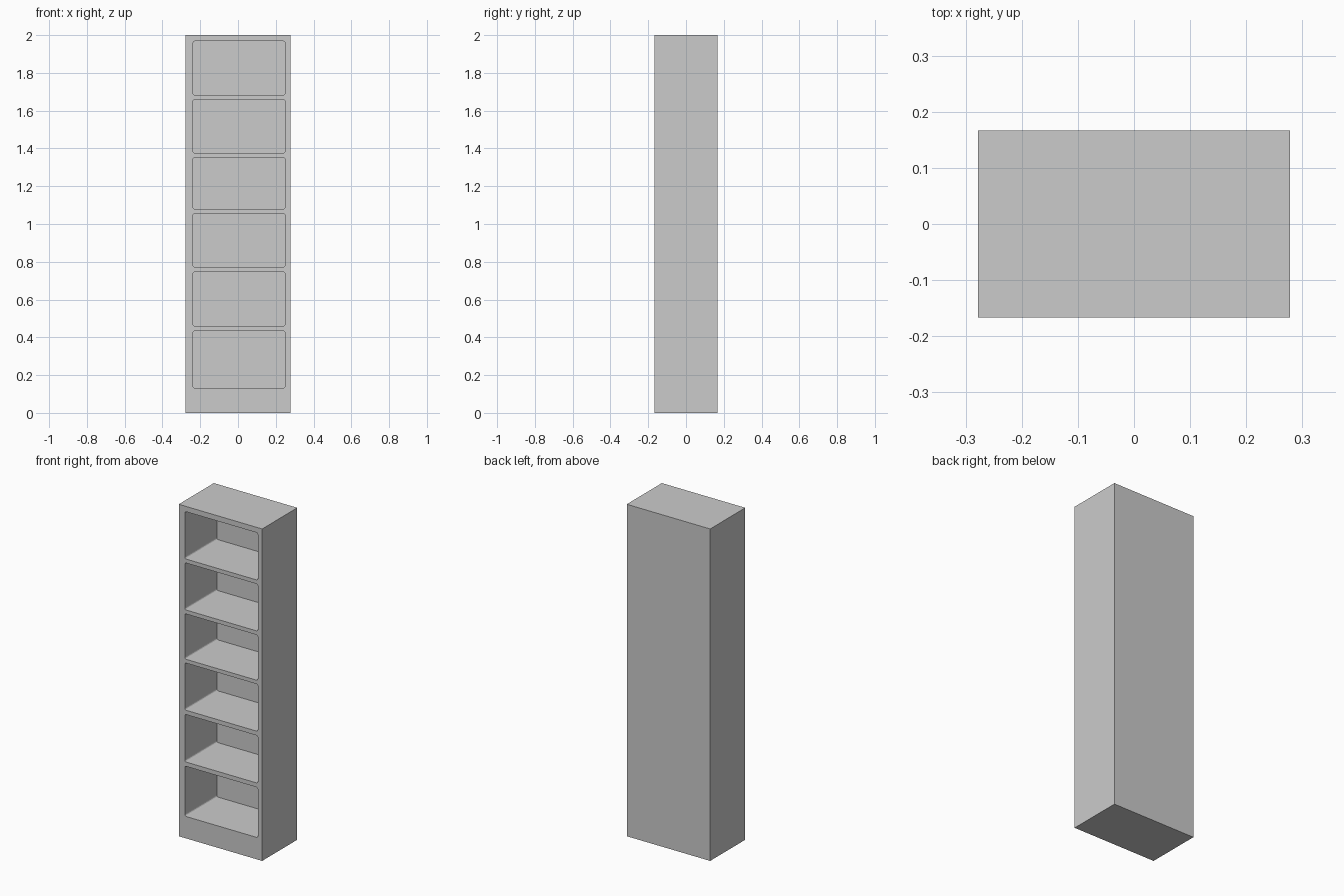
import bpy, bmesh, math

if "Cube" in bpy.data.objects:
    bpy.data.objects.remove(bpy.data.objects["Cube"])

W, D, H = 0.556, 0.334, 2.0            # outer size
X0, X1 = -0.238, 0.249                 # opening sides
BACK_Y = 0.138                         # inner face of the back panel
R = 0.01                               # opening corner radius
BAYS = [(0.132, 0.434), (0.460, 0.746), (0.772, 1.056),
        (1.079, 1.352), (1.376, 1.659), (1.683, 1.968)]


def rounded_rect(x0, x1, z0, z1, r, seg=3):
    centres = [(x1 - r, z1 - r), (x0 + r, z1 - r), (x0 + r, z0 + r), (x1 - r, z0 + r)]
    pts = []
    for q, (cx, cz) in enumerate(centres):
        for i in range(seg + 1):
            a = math.pi / 2 * (q + i / seg)
            pts.append((cx + r * math.cos(a), cz + r * math.sin(a)))
    return pts


def make_object(name, bm):
    bmesh.ops.recalc_face_normals(bm, faces=bm.faces)
    mesh = bpy.data.meshes.new(name)
    bm.to_mesh(mesh)
    bm.free()
    obj = bpy.data.objects.new(name, mesh)
    bpy.context.collection.objects.link(obj)
    return obj


# Solid cabinet block
bm = bmesh.new()
bmesh.ops.create_cube(bm, size=1)
for v in bm.verts:
    v.co = (v.co.x * W, v.co.y * D, (v.co.z + 0.5) * H)
bookcase = make_object("bookcase", bm)

# One cutter prism per shelf bay, open to the front
bm = bmesh.new()
for z0, z1 in BAYS:
    face = bm.faces.new([bm.verts.new((x, -D, z)) for x, z in rounded_rect(X0, X1, z0, z1, R)])
    ext = bmesh.ops.extrude_face_region(bm, geom=[face], use_keep_orig=True)
    for v in ext["geom"]:
        if isinstance(v, bmesh.types.BMVert):
            v.co.y = BACK_Y
cutter = make_object("bay_cutter", bm)
cutter.hide_render = True

# Hollow out the bays
mod = bookcase.modifiers.new("bays", 'BOOLEAN')
mod.operation = 'DIFFERENCE'
mod.solver = 'EXACT'
mod.object = cutter
bpy.context.view_layer.objects.active = bookcase
bpy.ops.object.modifier_apply(modifier=mod.name)
bpy.data.objects.remove(cutter)
